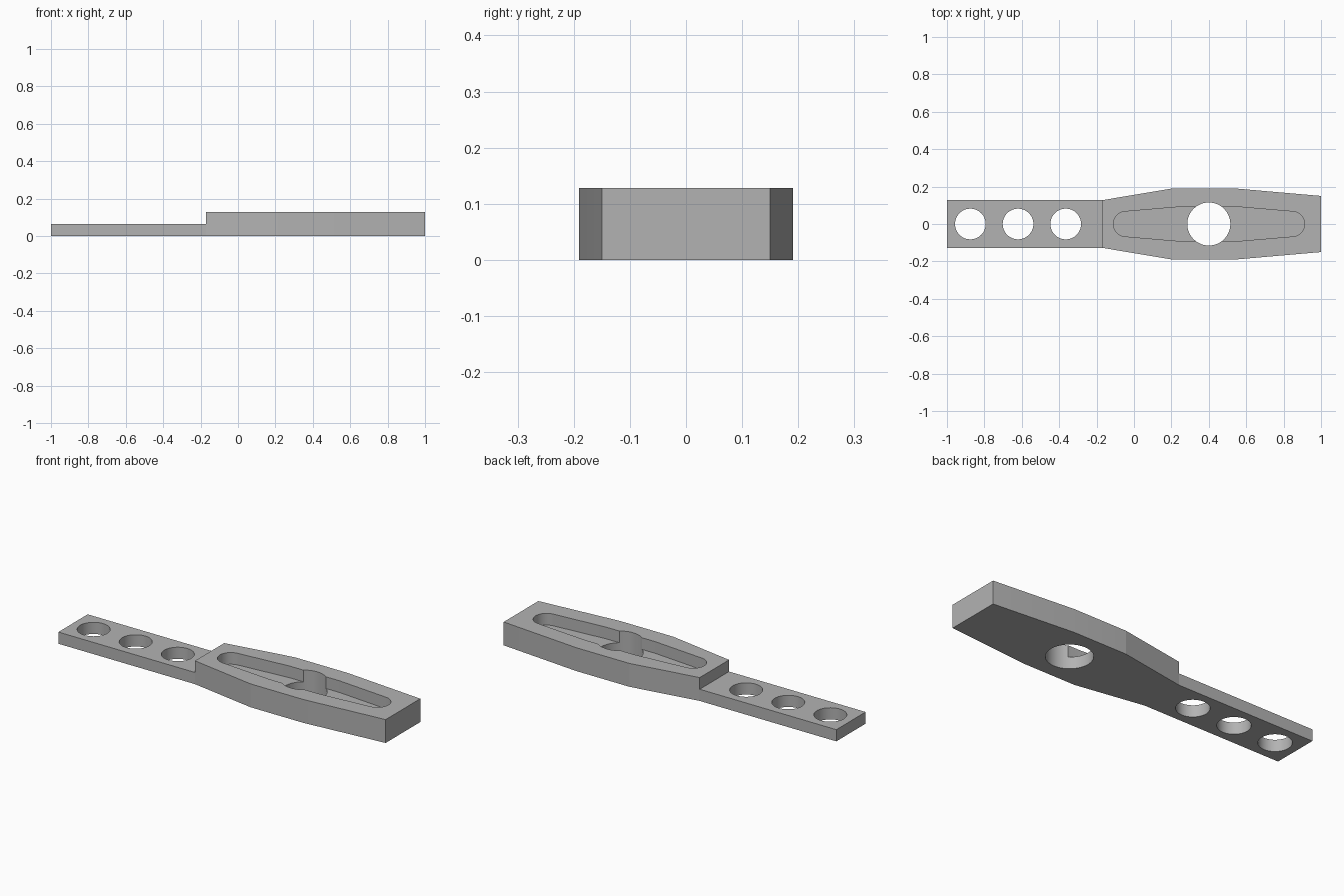
import bpy
import bmesh
import math

cube = bpy.data.objects.get("Cube")
if cube:
    bpy.data.objects.remove(cube, do_unlink=True)

HEIGHT = 0.128
TANG_TOP = HEIGHT / 2
STEP_X = -0.172

grey = bpy.data.materials.new("grey metal")
grey.use_nodes = True
colour = (0.45, 0.45, 0.45, 1)
grey.diffuse_color = colour
grey.node_tree.nodes["Principled BSDF"].inputs["Base Color"].default_value = colour


def prism(name, outline, low, high):
    """Extrude a plan outline between two heights."""
    bm = bmesh.new()
    base = bm.faces.new([bm.verts.new((x, y, low)) for x, y in outline])
    top = bmesh.ops.extrude_face_region(bm, geom=[base])["geom"]
    verts = [v for v in top if isinstance(v, bmesh.types.BMVert)]
    bmesh.ops.translate(bm, verts=verts, vec=(0, 0, high - low))
    bmesh.ops.recalc_face_normals(bm, faces=bm.faces)
    mesh = bpy.data.meshes.new(name)
    bm.to_mesh(mesh)
    bm.free()
    mesh.materials.append(grey)
    obj = bpy.data.objects.new(name, mesh)
    bpy.context.collection.objects.link(obj)
    return obj


def arc(x, radius, start, end, steps):
    """Points on an arc centred on the long axis, angles in degrees."""
    angles = [math.radians(start + (end - start) * i / steps) for i in range(steps + 1)]
    return [(x + radius * math.cos(a), radius * math.sin(a)) for a in angles]


def mirrored(half):
    return half + [(x, -y) for x, y in reversed(half)]


# Body with a narrow tang and a swollen head
body = prism("lever_body", mirrored([(-1, 0.127), (STEP_X, 0.127), (0.21, 0.191),
                                     (0.53, 0.191), (1, 0.15)]), 0, HEIGHT)

# Step down to the tang
cutters = [prism("step_cutter", [(-1.2, -0.3), (STEP_X, -0.3), (STEP_X, 0.3), (-1.2, 0.3)],
                 TANG_TOP, 0.3)]

# Tapered slot with round ends, half the depth of the head
slot = arc(-0.043, 0.067, 270, 90, 32) + [(0.25, 0.092), (0.55, 0.092)]
slot += arc(0.845, 0.067, 90, -90, 32) + [(0.55, -0.092), (0.25, -0.092)]
cutters.append(prism("slot_cutter", slot, TANG_TOP, 0.3))

# Through holes
for x, radius in [(-0.875, 0.082), (-0.62, 0.082), (-0.365, 0.082), (0.4, 0.115)]:
    cutters.append(prism("hole_cutter", arc(x, radius, 0, 360, 64)[:-1], -0.1, 0.3))

bpy.ops.object.select_all(action="DESELECT")
body.select_set(True)
bpy.context.view_layer.objects.active = body
for cutter in cutters:
    mod = body.modifiers.new("cut", "BOOLEAN")
    mod.operation = "DIFFERENCE"
    mod.solver = "EXACT"
    mod.object = cutter
    bpy.ops.object.modifier_apply(modifier=mod.name)
    bpy.data.objects.remove(cutter, do_unlink=True)

# Smooth bores, crisp outer facets
bpy.ops.object.shade_smooth_by_angle(angle=math.radians(7))
